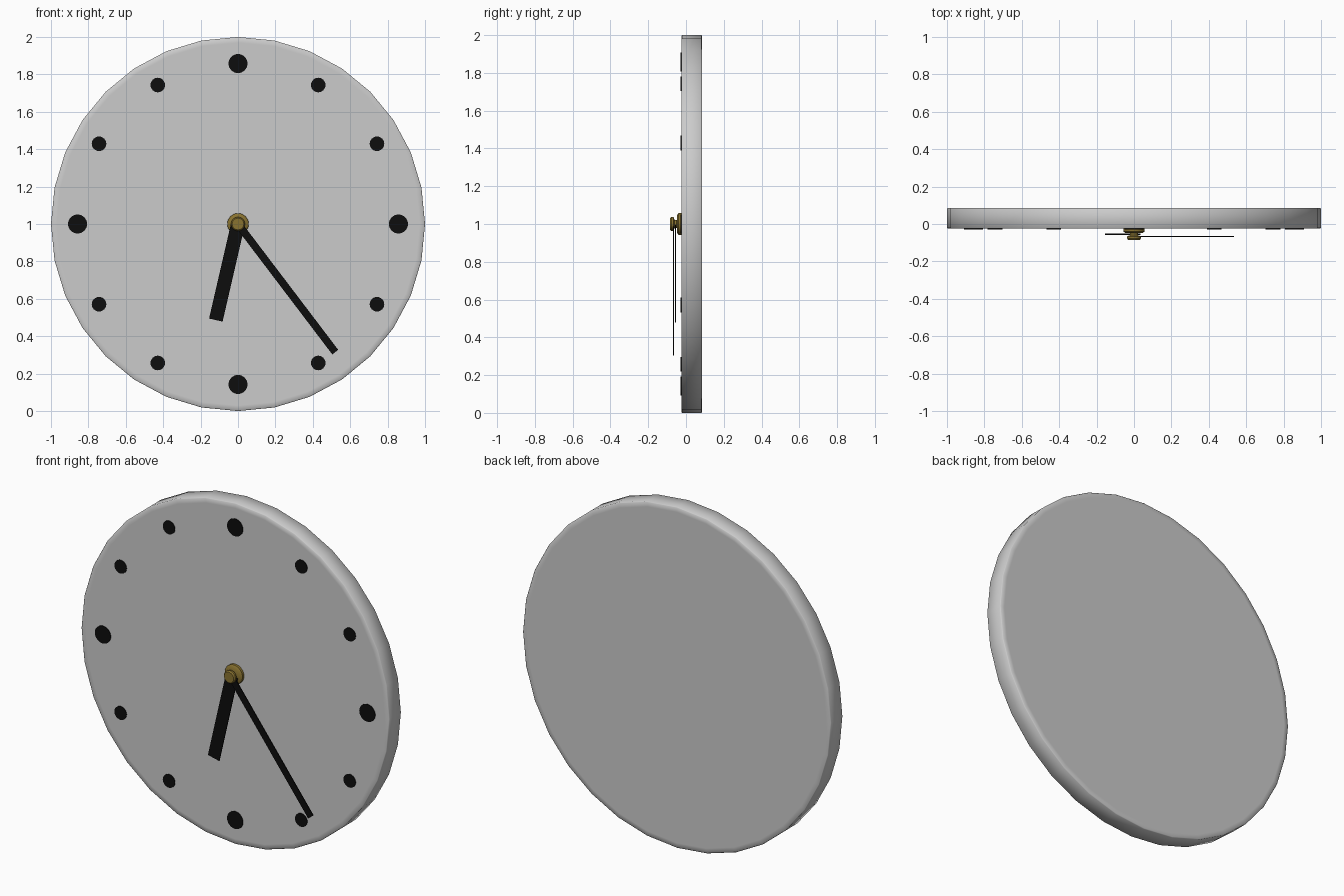
import bpy, bmesh, math
from mathutils import Vector

if "Cube" in bpy.data.objects:
    bpy.data.objects.remove(bpy.data.objects["Cube"])

def material(name, rgb):
    m = bpy.data.materials.new(name)
    m.diffuse_color = (*rgb, 1)
    m.use_nodes = True
    m.node_tree.nodes["Principled BSDF"].inputs["Base Color"].default_value = m.diffuse_color
    return m

black = material("black", (0.004, 0.004, 0.004))
brass = material("brass", (0.25, 0.17, 0.03))

def finish(name, bm, mat=None, angle=None):
    bmesh.ops.recalc_face_normals(bm, faces=bm.faces)
    me = bpy.data.meshes.new(name)
    bm.to_mesh(me)
    bm.free()
    ob = bpy.data.objects.new(name, me)
    bpy.context.collection.objects.link(ob)
    if mat:
        me.materials.append(mat)
    if angle:
        bpy.ops.object.select_all(action='DESELECT')
        ob.select_set(True)
        bpy.context.view_layer.objects.active = ob
        bpy.ops.object.shade_smooth_by_angle(angle=math.radians(angle))
    return ob

def lathe(name, profile, sides, cx=0, cz=1, mat=None, angle=35):
    """Turn (radius, y) points about an axis along y; both ends are capped."""
    bm = bmesh.new()
    rings = []
    for r, y in profile:
        rings.append([bm.verts.new((cx + r * math.sin(2 * math.pi * i / sides), y,
                                    cz + r * math.cos(2 * math.pi * i / sides)))
                      for i in range(sides)])
    for a, b in zip(rings, rings[1:]):
        for i in range(sides):
            j = (i + 1) % sides
            bm.faces.new((a[i], a[j], b[j], b[i]))
    bm.faces.new(rings[0])
    bm.faces.new(rings[-1])
    return finish(name, bm, mat, angle)

def hand(name, degrees, length, width, y0, y1):
    """Flat bar from the centre, degrees clockwise from twelve."""
    a = math.radians(degrees)
    along = Vector((math.sin(a), 0, math.cos(a)))
    across = Vector((math.cos(a), 0, -math.sin(a))) * width / 2
    bm = bmesh.new()
    c = Vector((0, 0, 1))
    pts = [c - across, c + across, c + along * length + across, c + along * length - across]
    lo, hi = ([bm.verts.new(p + Vector((0, y, 0))) for p in pts] for y in (y0, y1))
    bm.faces.new(lo)
    bm.faces.new(hi)
    for i in range(4):
        j = (i + 1) % 4
        bm.faces.new((lo[i], lo[j], hi[j], hi[i]))
    return finish(name, bm, black)

# Clock body: 32-sided disc with softened rim
lathe("clock_body", [(0.97, -0.025), (0.996, -0.025), (1.0, -0.021), (1.0, 0.081),
                     (0.996, 0.085), (0.97, 0.085)], 32, angle=60)

# Hour markers, larger at the quarters
for h in range(12):
    a = math.radians(30 * h)
    r = 0.051 if h % 3 == 0 else 0.039
    lathe(f"hour_marker_{h}", [(r, -0.02), (r, -0.029)], 32,
          0.858 * math.sin(a), 1 + 0.858 * math.cos(a), black)

# Hands
hand("hour_hand", 193, 0.527, 0.074, -0.058, -0.052)
hand("minute_hand", 142.8, 0.86, 0.04, -0.070, -0.064)

# Hub: base washer, spindle and cap
lathe("hub", [(0.057, -0.022), (0.057, -0.040), (0.048, -0.047), (0.022, -0.049),
              (0.022, -0.060), (0.037, -0.066), (0.037, -0.077), (0.031, -0.085)],
      32, mat=brass)
